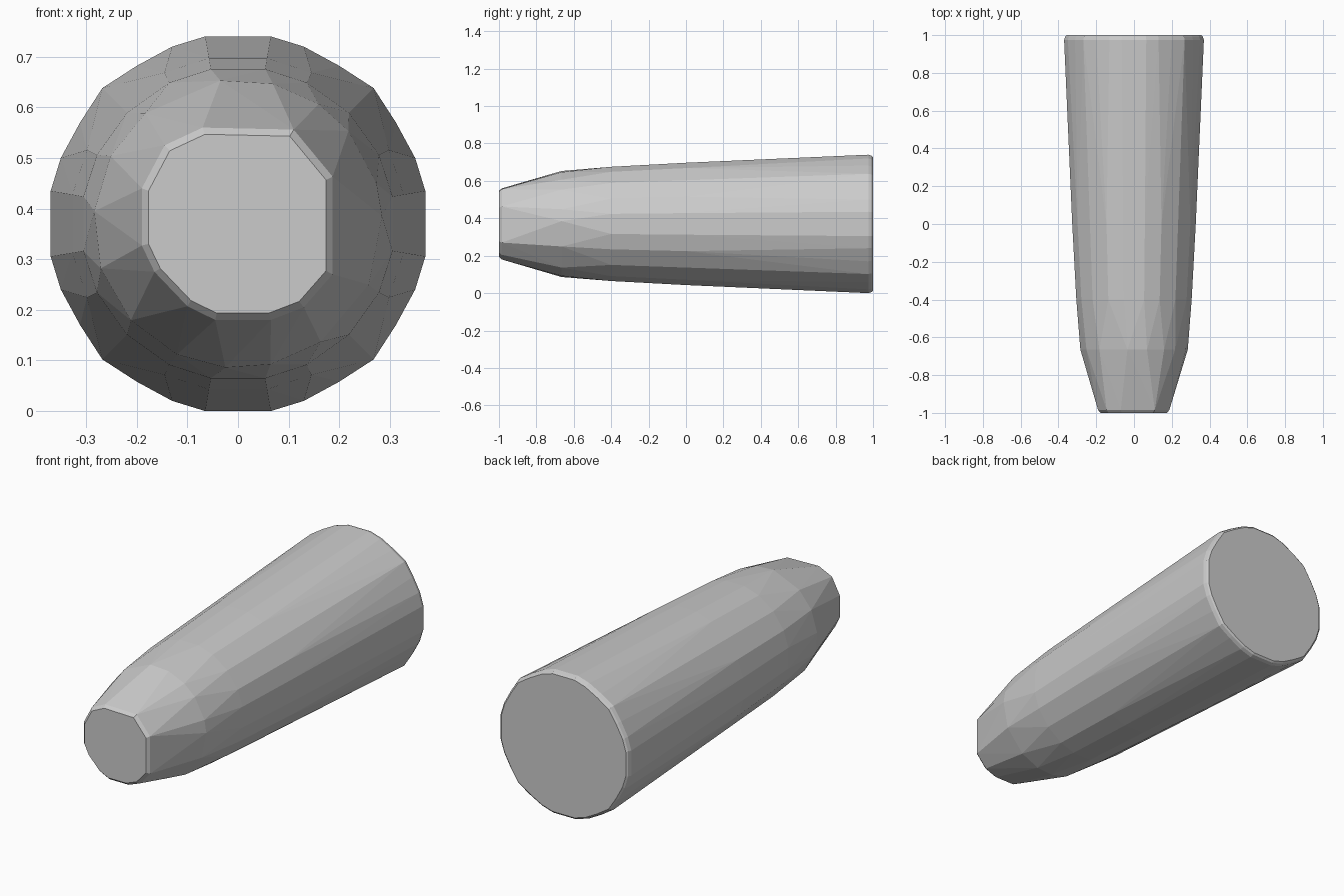
import bpy, bmesh
from math import sin, cos, radians

if "Cube" in bpy.data.objects:
    bpy.data.objects.remove(bpy.data.objects["Cube"])

CZ = 0.37  # height of the long axis
bm = bmesh.new()


def ring(points, y, scale=1.0):
    for x, z in points:
        bm.verts.new((x * scale, y, CZ + z * scale))


def circle(r, degrees):
    return [(r * cos(radians(a)), r * sin(radians(a))) for a in degrees]


# Wide back end: facet corners repeat in each quadrant
wide = [(0.37, 0.065), (0.35, 0.13), (0.312, 0.2), (0.268, 0.268),
        (0.2, 0.312), (0.13, 0.35), (0.065, 0.37)]
wide = [(sx * x, sz * z) for x, z in wide for sx in (1, -1) for sz in (1, -1)]
ring(wide, 1.0, 0.962)
ring(wide, 0.993, 0.985)
ring(wide, 0.975)

# Body: gently bulging middle and the shoulder before the nose
angles = [a for q in range(0, 360, 90) for a in (q + 10, q + 26, q + 45, q + 64, q + 80)]
ring(circle(0.332, angles), 0.0)
ring(circle(0.310, angles), -0.4)
ring(circle(0.285, [3, 16, 40, 56, 76, 97, 130, 152, 175, 198, 222, 245, 265, 283, 305, 335]), -0.665)

# Narrow nose: uneven twelve-sided end with a small bevel
nose = [(-0.07, 0.19), (0.11, 0.186), (0.187, 0.093), (0.187, -0.1),
        (0.13, -0.165), (0.065, -0.19), (-0.045, -0.19), (-0.1, -0.163),
        (-0.165, -0.095), (-0.19, -0.043), (-0.19, 0.07), (-0.145, 0.155)]
ring(nose, -0.985)
ring(nose, -1.0, 0.93)

# Wrap the rings in one closed convex skin
res = bmesh.ops.convex_hull(bm, input=bm.verts[:])
bmesh.ops.delete(bm, geom=[v for v in bm.verts if not v.link_faces], context='VERTS')
bmesh.ops.dissolve_limit(bm, angle_limit=radians(0.5), verts=bm.verts[:], edges=bm.edges[:])
bmesh.ops.recalc_face_normals(bm, faces=bm.faces[:])

mesh = bpy.data.meshes.new("tapered_handle")
bm.to_mesh(mesh)
bm.free()
bpy.context.collection.objects.link(bpy.data.objects.new("tapered_handle", mesh))
